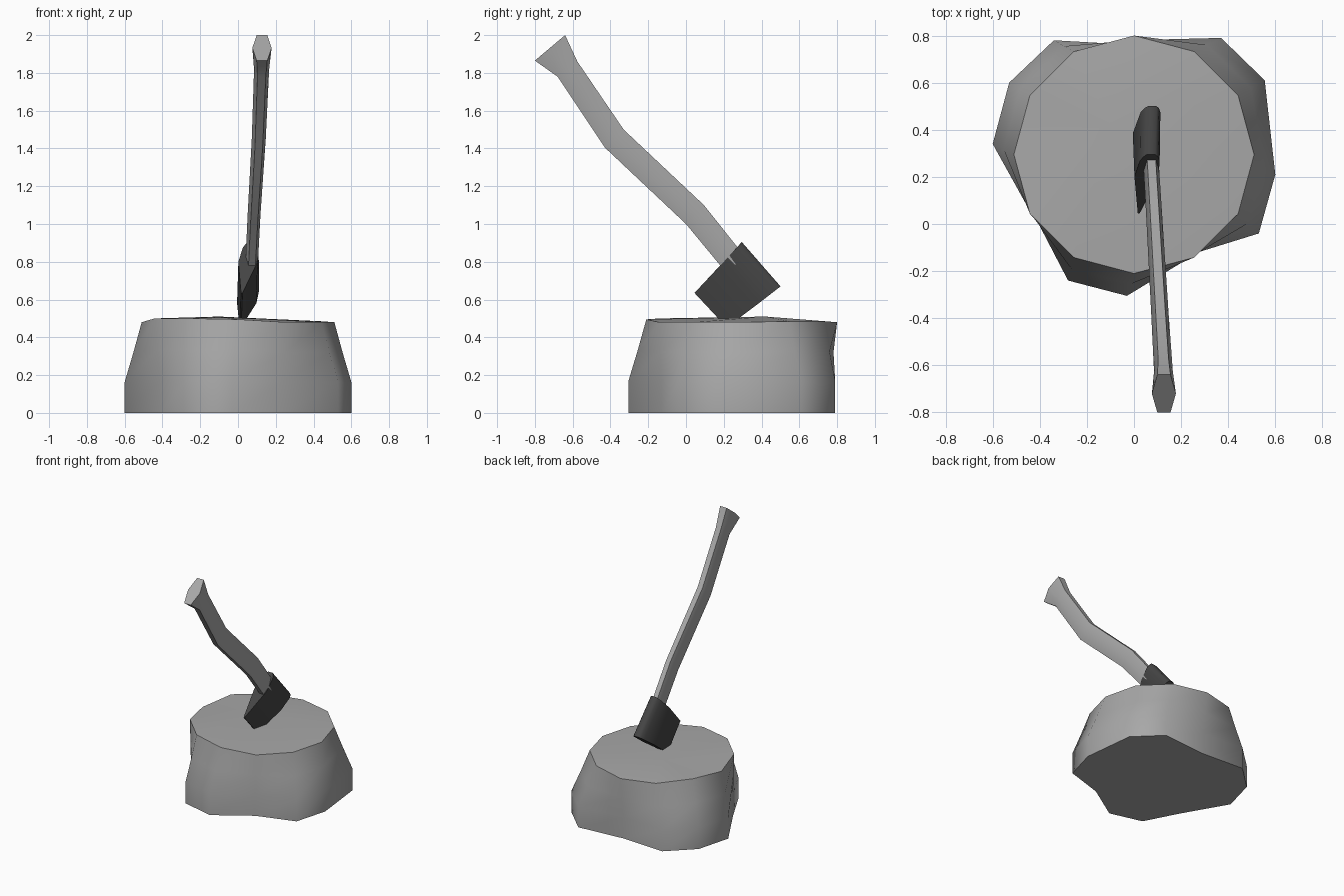
import bpy
import math
from mathutils import Vector

if "Cube" in bpy.data.objects:
    bpy.data.objects.remove(bpy.data.objects["Cube"])


def make_object(name, verts, faces, angle, shade):
    mesh = bpy.data.meshes.new(name)
    mesh.from_pydata(verts, [], faces)
    mesh.update()
    obj = bpy.data.objects.new(name, mesh)
    bpy.context.collection.objects.link(obj)
    bpy.ops.object.select_all(action='DESELECT')
    obj.select_set(True)
    bpy.context.view_layer.objects.active = obj
    bpy.ops.object.mode_set(mode='EDIT')
    bpy.ops.mesh.select_all(action='SELECT')
    bpy.ops.mesh.normals_make_consistent(inside=False)
    bpy.ops.object.mode_set(mode='OBJECT')
    bpy.ops.object.shade_smooth_by_angle(angle=math.radians(angle))
    mat = bpy.data.materials.new(name + "_grey")
    mat.diffuse_color = (shade, shade, shade, 1)
    mat.use_nodes = True
    mat.node_tree.nodes["Principled BSDF"].inputs["Base Color"].default_value = mat.diffuse_color
    mesh.materials.append(mat)
    return obj


def bridge(rings):
    """Quads between successive closed rings of equal size."""
    n = len(rings[0])
    verts = [v for r in rings for v in r]
    faces = [(k * n + i, k * n + (i + 1) % n, (k + 1) * n + (i + 1) % n, (k + 1) * n + i)
             for k in range(len(rings) - 1) for i in range(n)]
    return verts, faces


# Stump: irregular 12-sided base blending into a regular 12-sided top
base = [(.60, .21), (.555, .61), (.37, .79), (.01, .76), (-.34, .78), (-.53, .60),
        (-.60, .34), (-.41, .01), (-.28, -.24), (-.03, -.305), (.24, -.13), (.53, -.04)]
rim_z = [.48, .485, .485, .48, .485, .50, .48, .50, .50, .495, .48, .48]
top = [(.51 * math.cos(i * math.pi / 6), .295 + .505 * math.sin(i * math.pi / 6))
       for i in range(12)]


def stump_ring(blend, height):
    return [Vector((b[0] + (t[0] - b[0]) * blend, b[1] + (t[1] - b[1]) * blend, z * height))
            for b, t, z in zip(base, top, rim_z)]


verts, faces = bridge([stump_ring(0, 0), stump_ring(0, .34),
                       stump_ring(.52, .67), stump_ring(1, 1)])
faces.append(tuple(range(11, -1, -1)))
verts.append(Vector((-.1, .42, .51)))
faces += [(36 + i, 36 + (i + 1) % 12, 48) for i in range(12)]
make_object("stump", verts, faces, 66, .39)

# Handle: hexagonal sections; centre x, half width, upper and lower (y, z)
sections = [(.127, .051, (-.64, 2.0), (-.80, 1.865)),
            (.125, .040, (-.575, 1.86), (-.68, 1.78)),
            (.110, .037, (-.33, 1.50), (-.43, 1.405)),
            (.085, .034, (.095, 1.10), (.0, 1.0)),
            (.072, .033, (.31, .83), (.215, .74))]
rings = []
for x, w, up, low in sections:
    a, b = Vector((x, *up)), Vector((x, *low))
    mid = (a + b) / 2
    s, e = Vector((w * .55, 0, 0)), Vector((w, 0, 0))
    rings.append([a + s, mid + e, b + s, b - s, mid - e, a - s])
verts, faces = bridge(rings)
faces += [tuple(range(6)), tuple(range(29, 23, -1))]
make_object("axe_handle", verts, faces, 71, .39)

# Axe head: stations from poll to cutting edge; upper and lower (x, y, z), half width
stations = [((.072, .295, .905), (.078, .50, .67), .018),
            ((.071, .285, .893), (.075, .492, .663), .031),
            ((.067, .268, .874), (.070, .474, .649), .042),
            ((.053, .20, .80), (.046, .385, .58), .051),
            ((.020, .045, .635), (.012, .215, .453), .004)]


def outline(level):
    right = [Vector(s[level]) + Vector((s[2], 0, 0)) for s in stations]
    left = [Vector(s[level]) - Vector((s[2], 0, 0)) for s in reversed(stations)]
    return right + left


verts, faces = bridge([outline(0), outline(1)])
faces += [tuple(range(10)), tuple(range(19, 9, -1))]
make_object("axe_head", verts, faces, 60, .06)
